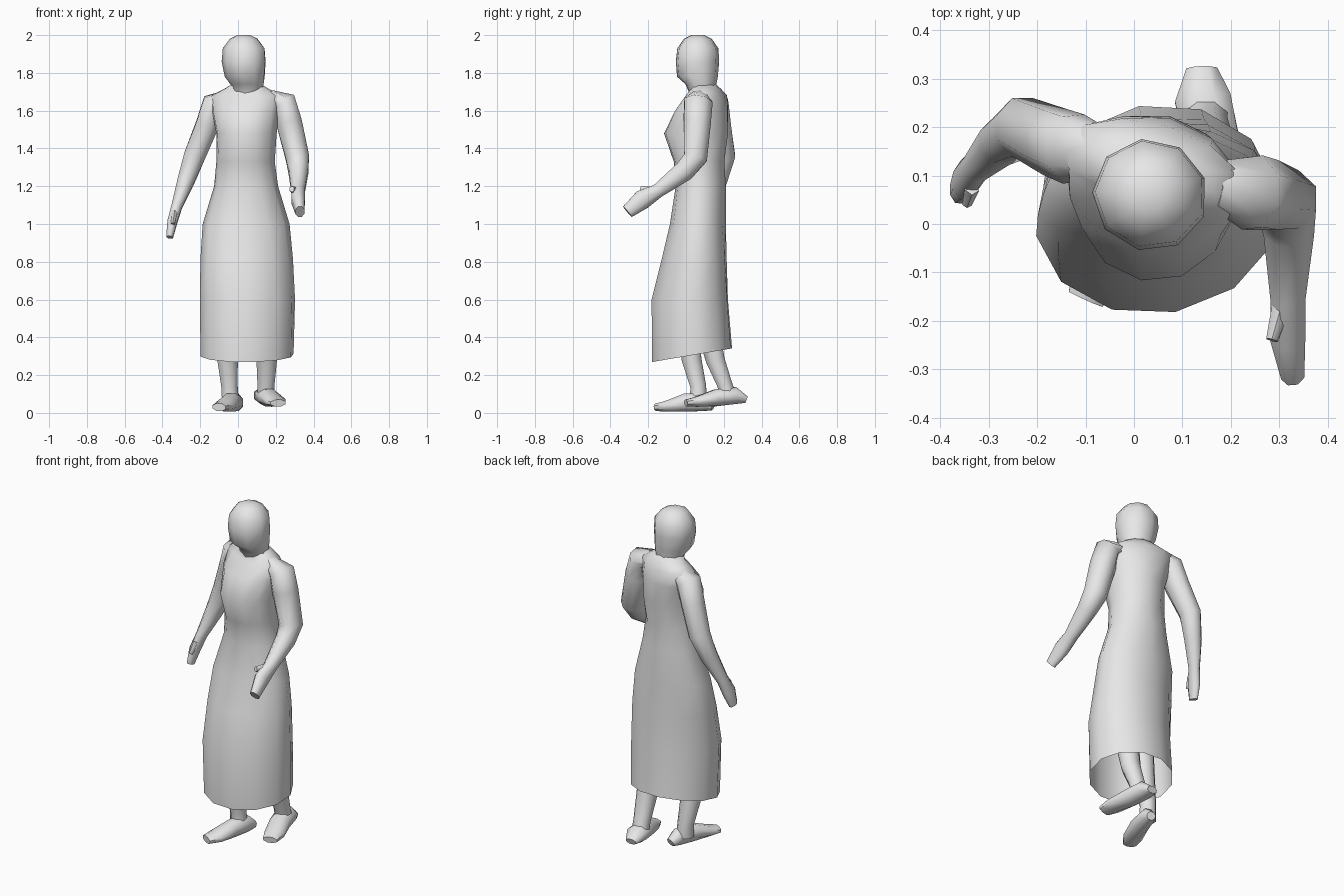
import bpy, bmesh, math
from mathutils import Vector

grey = bpy.data.materials.new("plain_grey")
grey.diffuse_color = (0.8, 0.8, 0.8, 1)


def skin(name, rings, cap_start=True, cap_end=True, angle=60):
    """Bridge a list of vertex rings into one smooth-shaded part."""
    bm = bmesh.new()
    loops = [[bm.verts.new(p) for p in ring] for ring in rings]
    n = len(loops[0])
    for a, b in zip(loops, loops[1:]):
        for i in range(n):
            j = (i + 1) % n
            bm.faces.new((a[i], a[j], b[j], b[i]))
    if cap_start:
        bm.faces.new(loops[0][::-1])
    if cap_end:
        bm.faces.new(loops[-1])
    bmesh.ops.recalc_face_normals(bm, faces=bm.faces)
    mesh = bpy.data.meshes.new(name)
    bm.to_mesh(mesh)
    bm.free()
    mesh.materials.append(grey)
    ob = bpy.data.objects.new(name, mesh)
    bpy.context.collection.objects.link(ob)
    bpy.ops.object.select_all(action='DESELECT')
    ob.select_set(True)
    bpy.context.view_layer.objects.active = ob
    bpy.ops.object.shade_smooth_by_angle(angle=math.radians(angle))
    return ob


def level_ring(z, cx, cy, rx, ry, yaw, n, tilt=0):
    """Horizontal oval ring, turned by yaw; tilt raises it toward the back."""
    pts, t = [], math.radians(yaw)
    for i in range(n):
        a = 2 * math.pi * i / n
        u, v = rx * math.cos(a), ry * math.sin(a)
        x = cx + u * math.cos(t) - v * math.sin(t)
        y = cy + u * math.sin(t) + v * math.cos(t)
        pts.append((x, y, z + tilt * y))
    return pts


def limb(name, path, n=8):
    """Tube along (x, y, z, half width, half depth) stations."""
    pts = [Vector(p[:3]) for p in path]
    rings = []
    for k, (c, p) in enumerate(zip(pts, path)):
        t = (pts[min(k + 1, len(pts) - 1)] - pts[max(k - 1, 0)]).normalized()
        side = Vector((1, 0, 0))
        side = (side - t * side.dot(t)).normalized()
        deep = t.cross(side)
        ring = []
        for i in range(n):
            a = 2 * math.pi * (i + 0.5) / n
            s = 1 / math.cos(math.pi / n)
            ring.append(c + side * p[3] * s * math.cos(a) + deep * p[4] * s * math.sin(a))
        rings.append(ring)
    return skin(name, rings)


# Long dress with an open hem, running up to the neck
dress = [  # z, cx, cy, rx, ry, yaw, sides, tilt
    (0.30, 0.048, 0.032, 0.25, 0.215, 10, 12, 0.17),
    (0.60, 0.050, 0.020, 0.256, 0.205, 10, 12, 0),
    (0.82, 0.046, 0.044, 0.246, 0.172, 6, 12, 0),
    (1.00, 0.043, 0.063, 0.230, 0.148, 0, 12, 0),
    (1.20, 0.043, 0.078, 0.170, 0.133, -5, 12, 0),
    (1.33, 0.040, 0.069, 0.156, 0.135, -8, 12, 0),
    (1.48, 0.045, 0.053, 0.162, 0.172, -10, 12, 0),
    (1.60, 0.040, 0.083, 0.185, 0.140, -14, 12, 0),
    (1.68, 0.042, 0.108, 0.195, 0.098, -17, 12, 0),
    (1.715, 0.045, 0.105, 0.125, 0.075, -17, 12, 0),
    (1.74, 0.045, 0.090, 0.080, 0.068, -17, 12, 0),
]
skin("dress", [level_ring(*r) for r in dress], cap_start=False)

# Head, turned slightly to the side
head = [
    (1.69, 0.048, 0.088, 0.080, 0.070),
    (1.74, 0.050, 0.078, 0.092, 0.082),
    (1.78, 0.038, 0.060, 0.108, 0.110),
    (1.86, 0.033, 0.060, 0.120, 0.116),
    (1.93, 0.033, 0.062, 0.114, 0.110),
    (1.98, 0.032, 0.062, 0.075, 0.075),
    (2.00, 0.032, 0.062, 0.035, 0.035),
]
skin("head", [level_ring(*r, -22, 9) for r in head])

# Arms: one hanging, one with the forearm raised forward
limb("hanging_arm", [
    (-0.06, 0.145, 1.67, 0.035, 0.05),
    (-0.125, 0.155, 1.635, 0.065, 0.07),
    (-0.165, 0.17, 1.52, 0.06, 0.068),
    (-0.23, 0.20, 1.36, 0.057, 0.060),
    (-0.275, 0.17, 1.23, 0.045, 0.048),
    (-0.325, 0.12, 1.09, 0.028, 0.034),
    (-0.348, 0.09, 1.01, 0.026, 0.042),
    (-0.362, 0.07, 0.93, 0.018, 0.028),
])
limb("raised_arm", [
    (0.17, 0.08, 1.67, 0.035, 0.05),
    (0.245, 0.065, 1.64, 0.065, 0.075),
    (0.27, 0.06, 1.54, 0.068, 0.072),
    (0.315, 0.05, 1.35, 0.062, 0.062),
    (0.32, -0.01, 1.28, 0.052, 0.055),
    (0.318, -0.15, 1.175, 0.036, 0.037),
    (0.318, -0.23, 1.13, 0.036, 0.052),
    (0.328, -0.31, 1.065, 0.024, 0.036),
])

# Thumbs
limb("raised_thumb", [(0.305, -0.17, 1.175, 0.02, 0.02),
                      (0.285, -0.24, 1.185, 0.012, 0.014)], 6)
limb("hanging_thumb", [(-0.335, 0.08, 1.06, 0.015, 0.02),
                       (-0.345, 0.045, 1.0, 0.01, 0.012)], 6)

# Legs, running up inside the dress
limb("front_leg", [
    (-0.05, -0.01, 0.60, 0.07, 0.07),
    (-0.055, 0.03, 0.28, 0.054, 0.052),
    (-0.045, 0.065, 0.14, 0.043, 0.042),
    (-0.04, 0.065, 0.06, 0.045, 0.045),
])
limb("back_leg", [
    (0.14, 0.08, 0.60, 0.07, 0.07),
    (0.152, 0.155, 0.28, 0.054, 0.050),
    (0.148, 0.205, 0.15, 0.045, 0.040),
    (0.148, 0.22, 0.09, 0.045, 0.045),
])

# Feet, heel to toe
limb("front_foot", [
    (0.0, 0.145, 0.035, 0.025, 0.022),
    (-0.012, 0.10, 0.055, 0.040, 0.045),
    (-0.04, 0.0, 0.055, 0.048, 0.048),
    (-0.075, -0.10, 0.036, 0.052, 0.028),
    (-0.10, -0.155, 0.030, 0.038, 0.020),
])
limb("back_foot", [
    (0.14, 0.32, 0.070, 0.032, 0.018),
    (0.142, 0.26, 0.092, 0.058, 0.045),
    (0.165, 0.16, 0.080, 0.055, 0.045),
    (0.198, 0.06, 0.060, 0.055, 0.027),
    (0.212, 0.0, 0.052, 0.040, 0.018),
])
